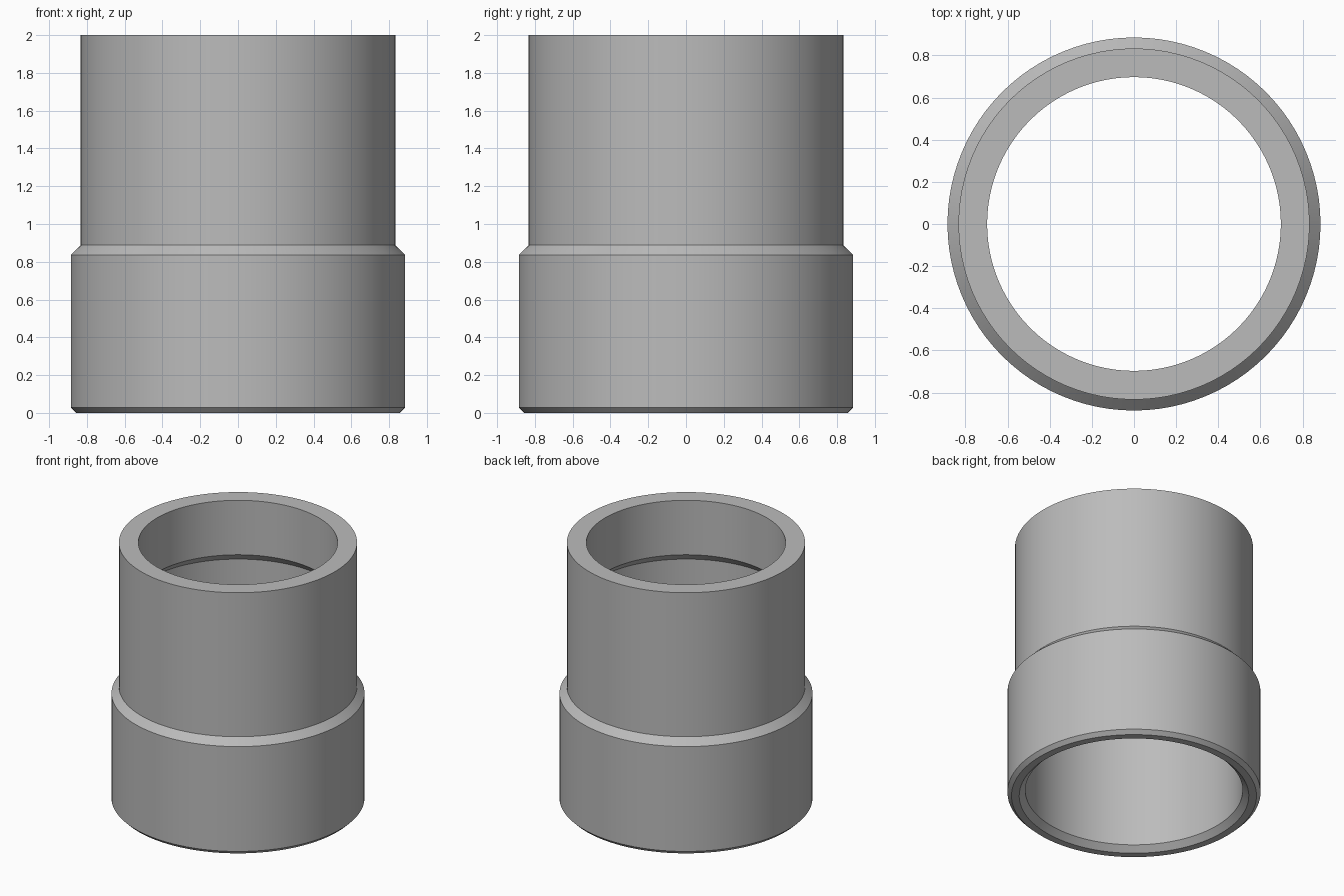
import bpy
import bmesh
from math import cos, sin, pi, radians

cube = bpy.data.objects.get("Cube")
if cube:
    bpy.data.objects.remove(cube, do_unlink=True)

# Plain grey material
grey = bpy.data.materials.new("Mid grey")
grey.use_nodes = True
colour = (0.5, 0.5, 0.5, 1)
grey.diffuse_color = colour
grey.node_tree.nodes["Principled BSDF"].inputs["Base Color"].default_value = colour


def lathe(name, profile, segments):
    """Revolve a closed (radius, height) profile around z."""
    bm = bmesh.new()
    rings = []
    for i in range(segments):
        a = 2 * pi * i / segments
        rings.append([bm.verts.new((r * cos(a), r * sin(a), z)) for r, z in profile])
    n = len(profile)
    for i in range(segments):
        here, after = rings[i], rings[(i + 1) % segments]
        for j in range(n):
            k = (j + 1) % n
            bm.faces.new((here[j], after[j], after[k], here[k]))
    bmesh.ops.recalc_face_normals(bm, faces=bm.faces)
    mesh = bpy.data.meshes.new(name)
    bm.to_mesh(mesh)
    bm.free()
    mesh.materials.append(grey)
    obj = bpy.data.objects.new(name, mesh)
    bpy.context.collection.objects.link(obj)
    return obj


# Outer wall with chamfered collar, then stepped bore from top to bottom
sleeve = lathe("stepped_sleeve", [
    (0.857, 0), (0.885, 0.028), (0.885, 0.837), (0.833, 0.889), (0.833, 2),
    (0.697, 2), (0.697, 1.58), (0.76, 1.517), (0.76, 0.043), (0.803, 0),
], 96)

bpy.context.view_layer.objects.active = sleeve
sleeve.select_set(True)
bpy.ops.object.shade_smooth_by_angle(angle=radians(25))
